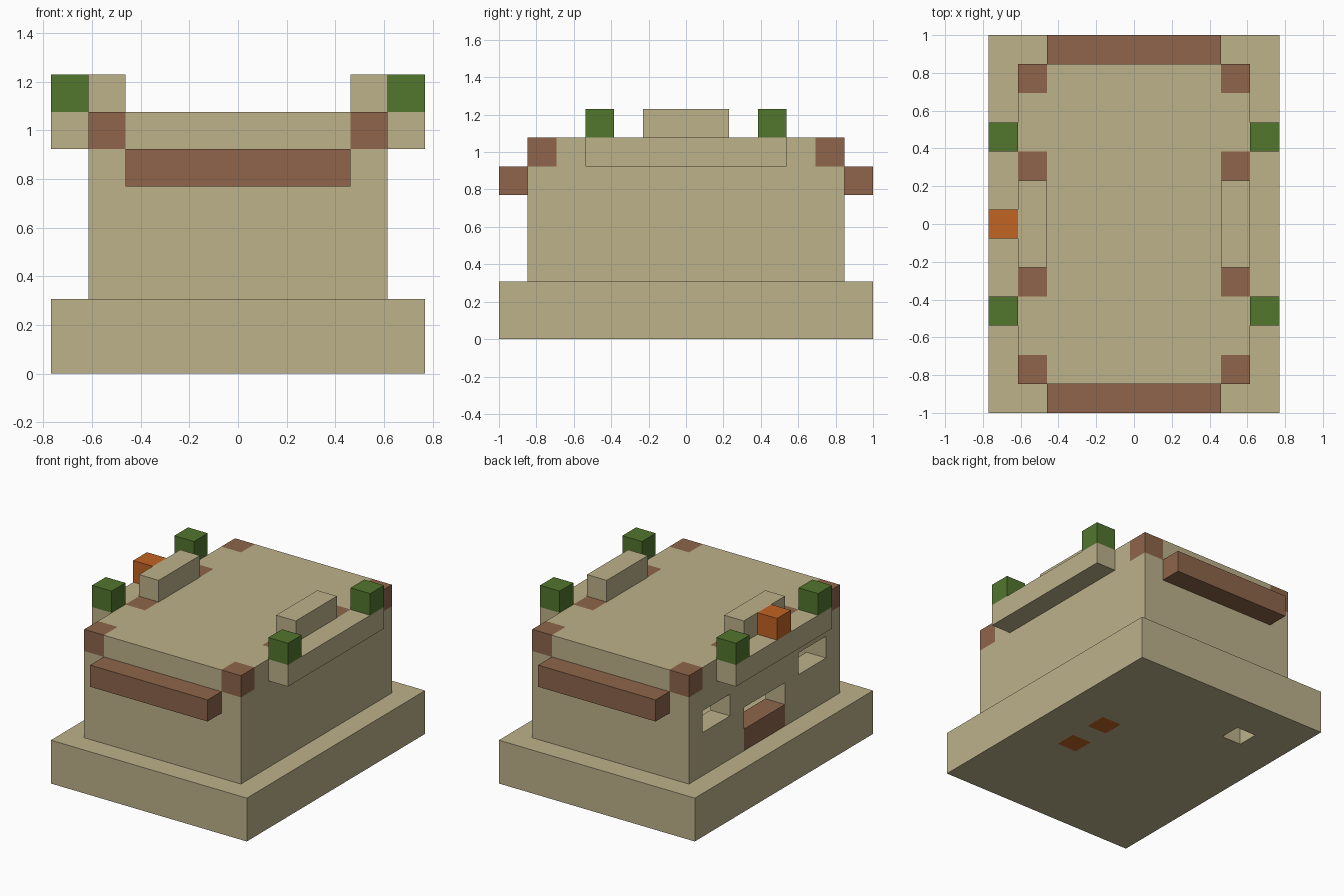
import bpy, bmesh
from mathutils import Vector

cube = bpy.data.objects.get("Cube")
if cube:
    bpy.data.objects.remove(cube, do_unlink=True)

NX, NY = 10, 13          # footprint in blocks
UNIT = 2 / NY            # block edge length


def material(name, rgb):
    m = bpy.data.materials.new(name)
    m.use_nodes = True
    color = (*rgb, 1)
    m.diffuse_color = color
    m.node_tree.nodes["Principled BSDF"].inputs["Base Color"].default_value = color
    return m


sand = material("sandstone", (0.509, 0.445, 0.258))
brown = material("brown_clay", (0.271, 0.130, 0.070))
green = material("leaf_green", (0.084, 0.181, 0.027))
orange = material("orange", (0.533, 0.125, 0.016))

cells = {}               # block position -> part name
parts = {}               # part name -> material


def span(xs, ys, zs):
    return [(x, y, z) for x in range(*xs) for y in range(*ys) for z in range(*zs)]


def block(name, mat, xs, ys, zs):
    parts[name] = mat
    for c in span(xs, ys, zs):
        cells[c] = name


def carve(xs, ys, zs):
    for c in span(xs, ys, zs):
        cells.pop(c, None)


def flip(r, size):
    return (size - r[1], size - r[0])


def sides(r, size, names):
    return zip(names, (r, flip(r, size)))


# Stepped base and hollow building
block("base", sand, (0, NX), (0, NY), (0, 2))
block("walls_and_roof", sand, (1, 9), (1, 12), (2, 7))
carve((2, 8), (2, 11), (2, 6))

# Long awning beams on front and back
for end, ys in sides((0, 1), NY, ("front", "back")):
    block(end + "_beam", brown, (2, 8), ys, (5, 6))

# Side ledges, parapets, planters and clay roof blocks
for side, xs in sides((0, 1), NX, ("right", "left")):
    block(side + "_ledge", sand, xs, (3, 10), (6, 7))
    for end, ys in sides((3, 4), NY, ("front", "back")):
        block(f"{end}_{side}_plant", green, xs, ys, (7, 8))
for side, xs in sides((1, 2), NX, ("right", "left")):
    block(side + "_parapet", sand, xs, (5, 8), (7, 8))
    for end, ys in sides((1, 2), NY, ("front", "back")):
        block(f"{end}_{side}_corner", brown, xs, ys, (6, 7))
    for end, ys in sides((4, 5), NY, ("front", "back")):
        block(f"{end}_{side}_rafter", brown, xs, ys, (6, 7))

# Orange lamp on the right ledge
block("lamp", orange, (0, 1), (6, 7), (7, 8))

# Windows and counter on the right wall
for _, ys in sides((2, 4), NY, ("front", "back")):
    carve((1, 2), ys, (4, 5))
carve((1, 2), (5, 8), (3, 4))
block("counter", brown, (1, 2), (5, 8), (2, 3))

# Shaft and orange blocks in the floor
carve((2, 3), (10, 11), (0, 2))
for end, ys in sides((5, 6), NY, ("front", "back")):
    block(end + "_floor_ember", orange, (7, 8), ys, (0, 1))


def build(name, mat):
    """Mesh the exposed block faces of one part."""
    bm = bmesh.new()
    for cell, owner in cells.items():
        if owner != name:
            continue
        center = Vector(cell) + Vector((0.5, 0.5, 0.5))
        for axis in range(3):
            for sign in (-1, 1):
                n = Vector((0, 0, 0))
                n[axis] = sign
                near = tuple(int(c + d) for c, d in zip(cell, n))
                if near in cells:
                    continue
                u = Vector((0, 0, 0))
                u[(axis + 1) % 3] = 1
                v = n.cross(u)
                corners = [center + (n + a * u + b * v) / 2
                           for a, b in ((-1, -1), (1, -1), (1, 1), (-1, 1))]
                offset = Vector((NX / 2, NY / 2, 0))
                bm.faces.new([bm.verts.new((p - offset) * UNIT) for p in corners])
    bmesh.ops.remove_doubles(bm, verts=bm.verts[:], dist=UNIT / 100)
    mesh = bpy.data.meshes.new(name)
    bm.to_mesh(mesh)
    bm.free()
    mesh.materials.append(mat)
    bpy.context.scene.collection.objects.link(bpy.data.objects.new(name, mesh))


for part, mat in parts.items():
    build(part, mat)
